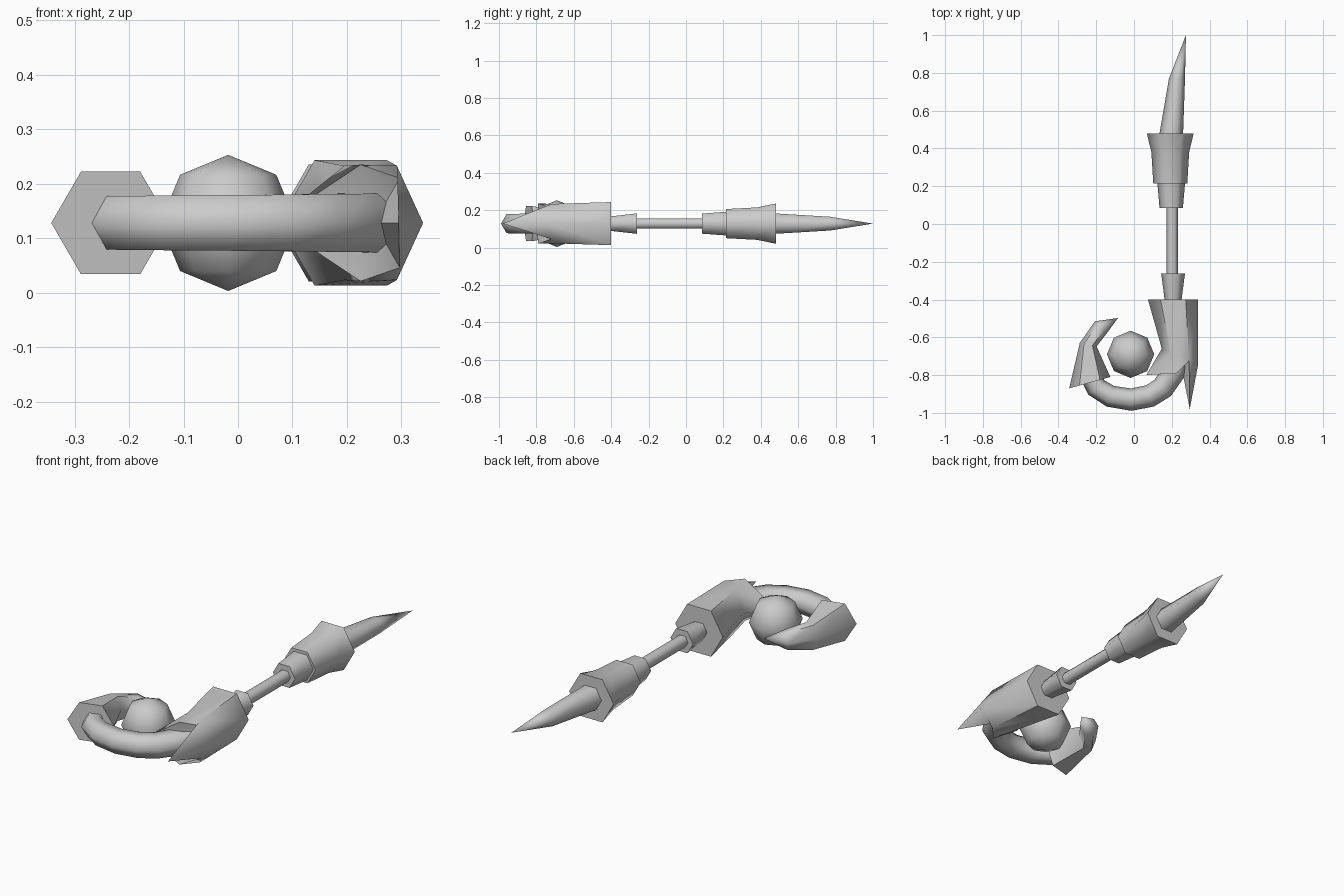
import bpy
import bmesh
import math
from mathutils import Vector

MID = 0.128          # height of the central plane
HEX = math.sin(math.radians(60))

cube = bpy.data.objects.get("Cube")
if cube:
    bpy.data.objects.remove(cube, do_unlink=True)

grey = bpy.data.materials.new("plain grey")
grey.use_nodes = True
grey.diffuse_color = (0.6, 0.6, 0.6, 1)
grey.node_tree.nodes["Principled BSDF"].inputs["Base Color"].default_value = (0.6, 0.6, 0.6, 1)


def finish(name, bm):
    bmesh.ops.recalc_face_normals(bm, faces=bm.faces)
    mesh = bpy.data.meshes.new(name)
    bm.to_mesh(mesh)
    bm.free()
    obj = bpy.data.objects.new(name, mesh)
    obj.data.materials.append(grey)
    bpy.context.collection.objects.link(obj)
    bpy.ops.object.select_all(action='DESELECT')
    obj.select_set(True)
    bpy.context.view_layer.objects.active = obj
    bpy.ops.object.shade_smooth_by_angle(angle=math.radians(62))
    return obj


def hexagon(bm, left, right, height=None):
    """Upright six-sided ring spanning two points of the central plane."""
    a, b = Vector((*left, MID)), Vector((*right, MID))
    centre, half = (a + b) / 2, (b - a) / 2
    height = height or half.length * HEX
    ring = []
    for k in range(6):
        t = math.radians(60 * k)
        up = Vector((0, 0, height * math.sin(t) / HEX))
        ring.append(bm.verts.new(centre + half * math.cos(t) + up))
    return ring


def bridge(bm, a, b):
    for k in range(6):
        n = (k + 1) % 6
        bm.faces.new((a[k], a[n], b[n], b[k]))


def fan(bm, ring, point):
    tip = bm.verts.new(point)
    for k in range(6):
        bm.faces.new((ring[k], ring[(k + 1) % 6], tip))


def loft(name, spans, tip=None):
    bm = bmesh.new()
    rings = [hexagon(bm, *s) for s in spans]
    for a, b in zip(rings, rings[1:]):
        bridge(bm, a, b)
    bm.faces.new(rings[0])
    if tip:
        fan(bm, rings[-1], (*tip, MID))
    else:
        bm.faces.new(rings[-1])
    return finish(name, bm)


def turned(name, x, profile):
    """Straight section along y from (y, radius) pairs."""
    return loft(name, [((x - r, y), (x + r, y)) for y, r in profile])


# Straight sections of the staff
turned("shaft", 0.203, [(-0.41, 0.031), (0.1, 0.031)])
turned("lower_collar", 0.207, [(-0.4, 0.045), (-0.262, 0.063)])
turned("upper_collar", 0.197, [(0.085, 0.062), (0.215, 0.073)])
turned("flared_grip", 0.192, [(0.215, 0.09), (0.38, 0.1), (0.48, 0.124)])

# Spike at the butt end
loft("butt_spike", [((0.135, 0.48), (0.26, 0.48)), ((0.185, 0.77), (0.27, 0.77))],
     tip=(0.275, 1.0))

# Head socket with one long and one short point
bm = bmesh.new()
back = hexagon(bm, (0.074, -0.4), (0.34, -0.4))
bend = hexagon(bm, (0.147, -0.66), (0.34, -0.74), 0.105)
mouth = hexagon(bm, (0.065, -0.8), (0.295, -0.98))
for k, (x, y, z) in {1: (0.297, -0.72, 0.082), 2: (0.225, -0.79, 0.107)}.items():
    mouth[k].co = (x, y, MID + z)
    mouth[6 - k].co = (x, y, MID - z)
bridge(bm, back, bend)
bridge(bm, bend, mouth)
bm.faces.new(back)
fan(bm, mouth, (0.25, -0.75, MID))
finish("head_socket", bm)

# Curved arm swept along a path
path = [Vector(p) for p in [(-0.235, -0.79), (-0.2, -0.865), (-0.125, -0.912), (-0.015, -0.93),
                            (0.085, -0.91), (0.152, -0.868), (0.212, -0.78), (0.235, -0.72)]]
spans = []
for i, p in enumerate(path):
    t = (path[min(i + 1, len(path) - 1)] - path[max(i - 1, 0)]).normalized()
    side = Vector((-t.y, t.x)) * (0.056 + 0.001 * i)
    spans.append((p + side, p - side))
loft("curved_arm", spans)

# Hooked claw at the end of the arm
loft("claw", [((-0.343, -0.87), (-0.125, -0.81), 0.094),
              ((-0.287, -0.63), (-0.198, -0.648), 0.062),
              ((-0.207, -0.515), (-0.145, -0.58), 0.042)], tip=(-0.085, -0.498))

# Orb held between claw and head
bm = bmesh.new()
bmesh.ops.create_uvsphere(bm, u_segments=8, v_segments=4, radius=0.125)
bmesh.ops.translate(bm, verts=bm.verts, vec=(-0.018, -0.69, MID))
finish("orb", bm)
